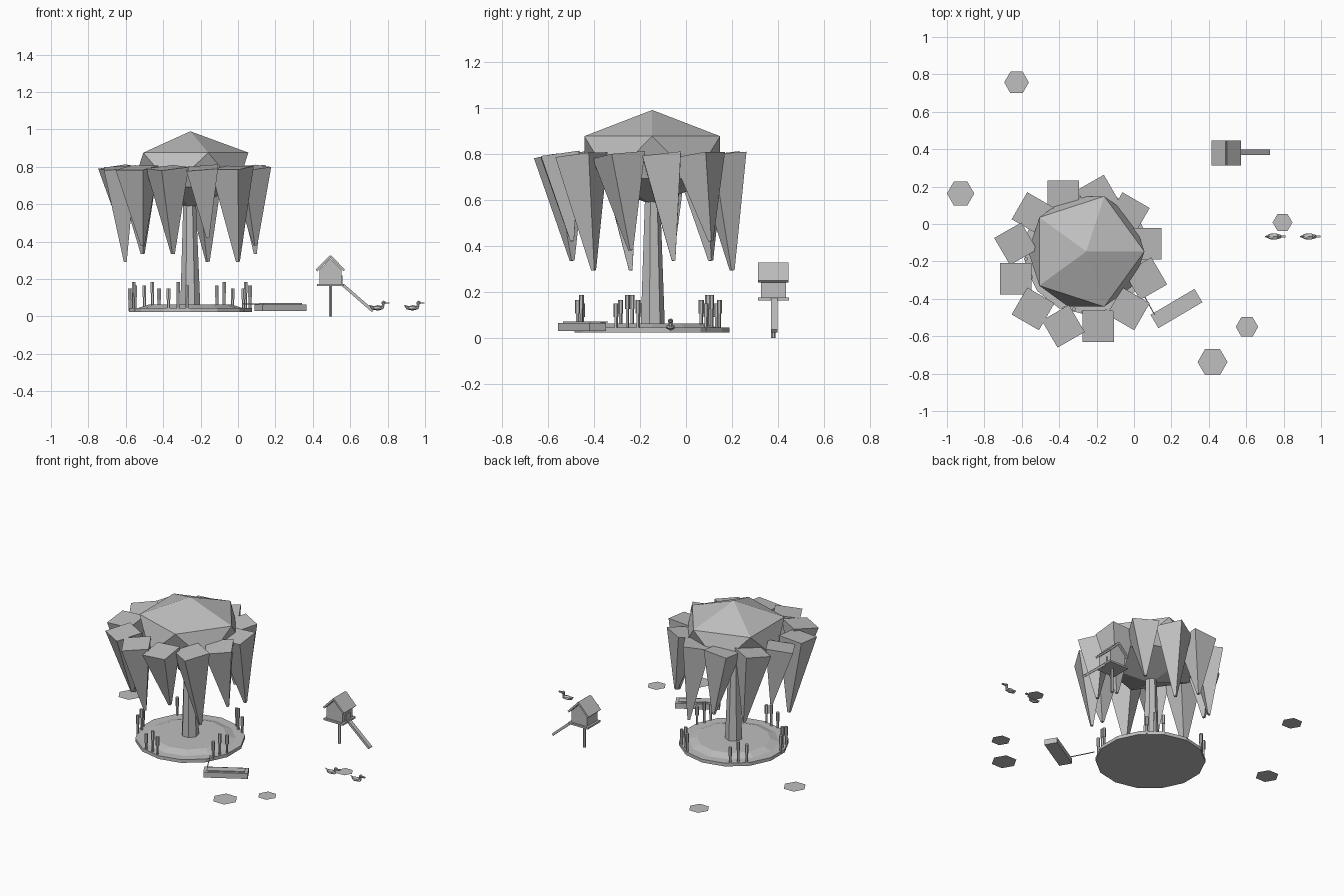
import bpy, bmesh, math
from mathutils import Vector, Matrix

if "Cube" in bpy.data.objects:
    bpy.data.objects.remove(bpy.data.objects["Cube"])

grey = bpy.data.materials.new("plain_grey")
grey.diffuse_color = (0.52, 0.52, 0.52, 1)
grey.use_nodes = True
grey.node_tree.nodes["Principled BSDF"].inputs["Base Color"].default_value = grey.diffuse_color


def finish(name, bm):
    bmesh.ops.recalc_face_normals(bm, faces=bm.faces)
    me = bpy.data.meshes.new(name)
    bm.to_mesh(me)
    bm.free()
    me.materials.append(grey)
    ob = bpy.data.objects.new(name, me)
    bpy.context.collection.objects.link(ob)
    return ob


def rod(name, a, b, r1, r2, n, spin=0.0):
    """Straight tapered prism from point a to point b."""
    a, b = Vector(a), Vector(b)
    d = b - a
    bm = bmesh.new()
    m = (Matrix.Translation((a + b) / 2)
         @ Vector((0, 0, 1)).rotation_difference(d).to_matrix().to_4x4()
         @ Matrix.Rotation(spin, 4, 'Z'))
    bmesh.ops.create_cone(bm, cap_ends=True, segments=n, radius1=r1,
                          radius2=r2, depth=d.length, matrix=m)
    return finish(name, bm)


def box(name, c, s, rot=None):
    bm = bmesh.new()
    m = Matrix.Translation(c) @ (rot or Matrix()) @ Matrix.Diagonal((*s, 1))
    bmesh.ops.create_cube(bm, size=1, matrix=m)
    return finish(name, bm)


def ball(name, c, s, sub=1):
    bm = bmesh.new()
    m = Matrix.Translation(c) @ Matrix.Diagonal((*s, 1))
    bmesh.ops.create_icosphere(bm, subdivisions=sub, radius=1, matrix=m)
    return finish(name, bm)


CX, CY = -0.255, -0.147

# Island: flat rim with a low mound
rod("island_rim", (CX, CY, 0.023), (CX, CY, 0.045), 0.337, 0.337, 14)
rod("island_mound", (CX, CY, 0.045), (CX, CY, 0.063), 0.28, 0.225, 12)

# Willow trunk and crown
rod("trunk", (CX, CY, 0.05), (CX - 0.004, CY, 0.66), 0.055, 0.033, 7)
ball("crown", (CX, CY, 0.784), (0.347, 0.347, 0.206))

# Hanging fronds, all leaning the same way, each turned on its own axis
tip_z = (0.335, 0.42, 0.293, 0.38)
for i in range(12):
    t = math.radians(15 + 30 * i)
    x, y = CX + 0.36 * math.cos(t), CY + 0.36 * math.sin(t)
    rod("frond", (x, y, tip_z[i % 4]), (x - 0.03, y - 0.052, 0.795),
        0.011, 0.119, 4, math.radians(60) - t)

# Reed clusters around the island edge
for k, ang in enumerate((-20, 55, 130, 196, 258)):
    for j, (da, r, h) in enumerate(((-9, 0.325, 0.15), (0, 0.315, 0.185),
                                    (9, 0.325, 0.165))):
        t = math.radians(ang + da)
        x, y = CX + r * math.cos(t), CY + r * math.sin(t)
        rod("reed_stem", (x, y, 0.03), (x, y, h - 0.04), 0.008, 0.008, 5)
        rod("reed_head", (x, y, h - 0.06), (x, y, h), 0.011, 0.011, 6)

# Moored punt with raised deck and rope
turn = Matrix.Rotation(math.radians(30.5), 4, 'Z')
box("boat_hull", (0.227, -0.452, 0.047), (0.273, 0.083, 0.036), turn)
box("boat_deck", (0.227, -0.452, 0.064), (0.235, 0.052, 0.014), turn)
rod("rope", (0.03, -0.34, 0.068), (0.11, -0.485, 0.066), 0.003, 0.003, 4)

# Duck house on a post
HX, HY = 0.494, 0.38
rod("house_post", (HX, HY, 0), (HX, HY, 0.167), 0.01, 0.01, 6)
box("house_platform", (HX, HY, 0.169), (0.145, 0.135, 0.012))
bm = bmesh.new()
outline = ((-0.059, 0.175), (0.059, 0.175), (0.059, 0.25), (0, 0.31), (-0.059, 0.25))
face = bm.faces.new([bm.verts.new((HX + x, HY - 0.055, z)) for x, z in outline])
side = bmesh.ops.extrude_face_region(bm, geom=[face])
bmesh.ops.translate(bm, vec=(0, 0.11, 0),
                    verts=[v for v in side['geom'] if isinstance(v, bmesh.types.BMVert)])
finish("house_body", bm)
for s in (-1, 1):
    box("house_roof", (HX + s * 0.037, HY, 0.284), (0.108, 0.133, 0.012),
        Matrix.Rotation(s * math.radians(46), 4, 'Y'))
box("house_door", (HX + 0.061, HY, 0.197), (0.006, 0.05, 0.044))
box("house_ramp", (0.642, 0.383, 0.098), (0.21, 0.028, 0.016),
    Matrix.Rotation(math.radians(41), 4, 'Y'))

# Two ducks swimming in line
for dx in (0, 0.187):
    x, y = 0.747 + dx, -0.067
    ball("duck_body", (x, y, 0.046), (0.04, 0.02, 0.015))
    rod("duck_tail", (x - 0.028, y, 0.048), (x - 0.045, y, 0.06), 0.009, 0.003, 4)
    rod("duck_neck", (x + 0.026, y, 0.045), (x + 0.03, y, 0.072), 0.008, 0.008, 6)
    ball("duck_head", (x + 0.031, y, 0.073), (0.013, 0.012, 0.012))
    box("duck_bill", (x + 0.052, y, 0.072), (0.022, 0.012, 0.007))

# Flat lily pads on the water line
for x, y, r in ((-0.628, 0.757, 0.066), (-0.927, 0.163, 0.073), (0.794, 0.008, 0.053),
                (0.604, -0.55, 0.06), (0.42, -0.738, 0.08)):
    bm = bmesh.new()
    bmesh.ops.create_circle(bm, cap_ends=True, segments=6, radius=r,
                            matrix=Matrix.Translation((x, y, 0.03))
                            @ Matrix.Rotation(math.radians(60), 4, 'Z')
                            @ Matrix.Rotation(math.radians(30), 4, 'Z'))
    # points of the hexagon lie along x
    xs = max(v.co.x for v in bm.verts)
    if xs - x < r * 0.95:
        bmesh.ops.rotate(bm, verts=bm.verts, cent=(x, y, 0.03),
                         matrix=Matrix.Rotation(math.radians(30), 3, 'Z'))
    finish("lily_pad", bm)
